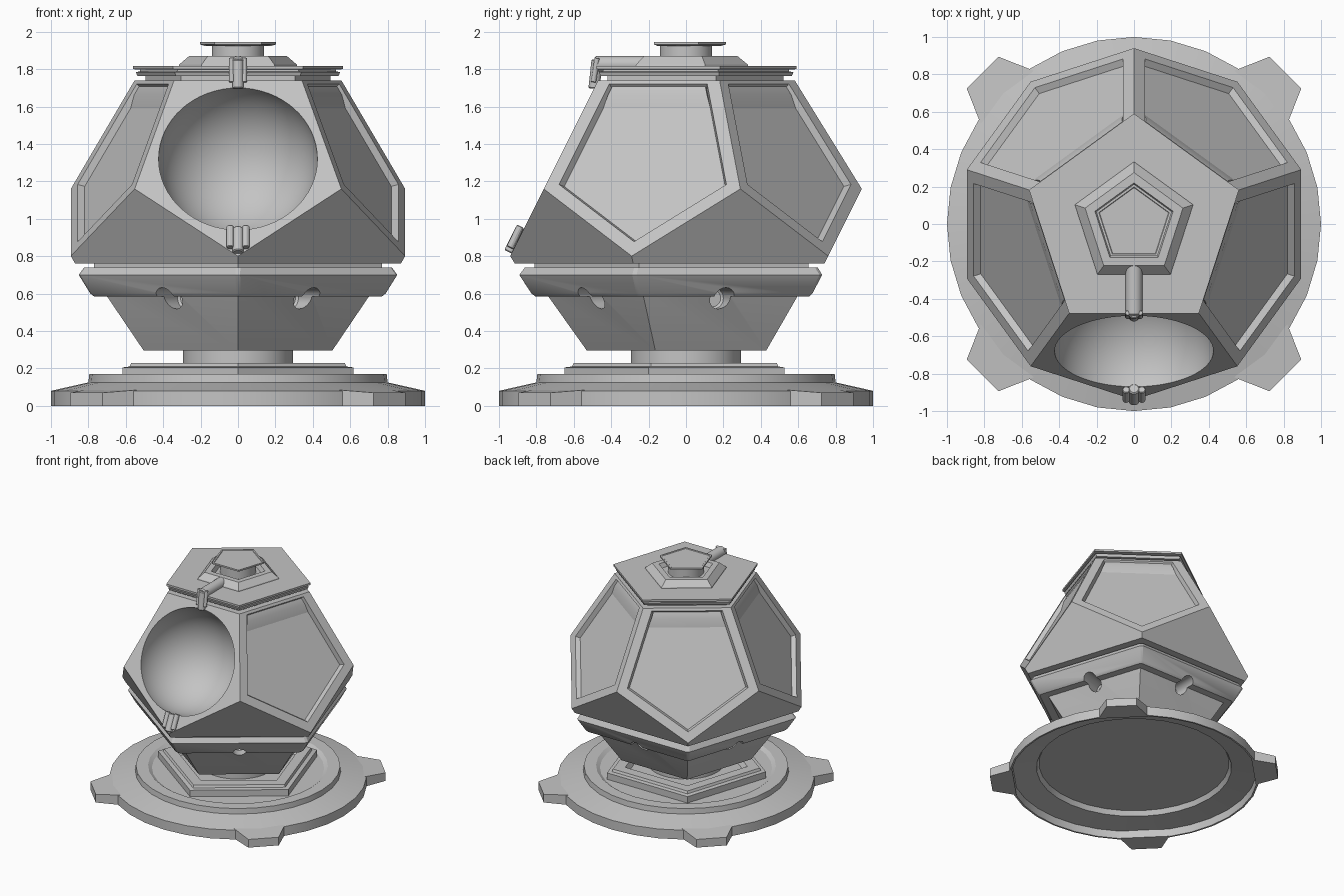
import bpy, bmesh
from math import sin, cos, pi, radians
from mathutils import Vector, Matrix

if "Cube" in bpy.data.objects:
    bpy.data.objects.remove(bpy.data.objects["Cube"])

grey = bpy.data.materials.new("plain_grey")
grey.use_nodes = True
grey.diffuse_color = (0.55, 0.55, 0.55, 1)
grey.node_tree.nodes["Principled BSDF"].inputs["Base Color"].default_value = (0.55, 0.55, 0.55, 1)

BACK, FRONT = radians(90), radians(-90)   # where a pentagon's first corner points


def finish(name, bm):
    bmesh.ops.recalc_face_normals(bm, faces=bm.faces)
    mesh = bpy.data.meshes.new(name)
    bm.to_mesh(mesh)
    bm.free()
    mesh.materials.append(grey)
    obj = bpy.data.objects.new(name, mesh)
    bpy.context.collection.objects.link(obj)
    return obj


def ring(bm, r, z, n, start):
    return [bm.verts.new((r * cos(start + 2 * pi * k / n), r * sin(start + 2 * pi * k / n), z))
            for k in range(n)]


def loft(name, profile, n=5, start=BACK):
    """Stack of n-sided rings (radius, height), capped at both ends."""
    bm = bmesh.new()
    rings = [ring(bm, r, z, n, start) for r, z in profile]
    for a, b in zip(rings, rings[1:]):
        for k in range(n):
            j = (k + 1) % n
            bm.faces.new((a[k], a[j], b[j], b[k]))
    bm.faces.new(rings[0])
    bm.faces.new(rings[-1])
    return finish(name, bm)


def rod(name, p0, p1, r, n=20):
    p0, p1 = Vector(p0), Vector(p1)
    obj = loft(name, [(r * 0.8, 0), (r, r * 0.2), (r, (p1 - p0).length - r * 0.2),
                      (r * 0.8, (p1 - p0).length)], n, 0)
    turn = (p1 - p0).to_track_quat('Z', 'Y').to_matrix().to_4x4()
    obj.data.transform(Matrix.Translation(p0) @ turn)
    return obj


def cut(obj, cutter):
    mod = obj.modifiers.new("cut", 'BOOLEAN')
    mod.operation, mod.solver, mod.object = 'DIFFERENCE', 'EXACT', cutter
    deps = bpy.context.evaluated_depsgraph_get()
    mesh = bpy.data.meshes.new_from_object(obj.evaluated_get(deps))
    obj.modifiers.clear()
    obj.data = mesh


# Base: shallow shell disc with raised ring, hollow underneath
loft("base_disc", [(0.3, 0.13), (0.76, 0.13), (0.78, 0.09), (0.98, 0.065), (0.985, 0),
                   (1, 0), (1, 0.08), (0.8, 0.125), (0.795, 0.17), (0.7, 0.17),
                   (0.67, 0.15), (0.3, 0.15)], 32, 0)

# Four tapered feet on the diagonals
for k in range(4):
    bm = bmesh.new()
    low = [bm.verts.new((x, y, 0)) for x, y in ((0.96, -0.2), (1.145, -0.12), (1.145, 0.12), (0.96, 0.2))]
    high = [bm.verts.new((v.co.x, v.co.y, 0.085 if v.co.x < 1 else 0.07)) for v in low]
    bm.faces.new(low)
    bm.faces.new(high)
    for i in range(4):
        j = (i + 1) % 4
        bm.faces.new((low[i], low[j], high[j], high[i]))
    bm.transform(Matrix.Rotation(radians(45 + 90 * k), 4, 'Z'))
    finish("foot_%d" % (k + 1), bm)

# Pedestal
loft("pedestal_frame", [(0.65, 0.14), (0.65, 0.205), (0.61, 0.21), (0.6, 0.23),
                        (0.5, 0.23), (0.47, 0.19)], 5, FRONT)
loft("pedestal_column", [(0.295, 0.14), (0.295, 0.31)], 48, 0)

# Lower bowl, its band and the neck under the body
bowl = loft("lower_bowl", [(0.53, 0.295), (0.74, 0.59), (0.8, 0.7)], 5, FRONT)
band = loft("bowl_band", [(0.7, 0.585), (0.815, 0.585), (0.835, 0.6), (0.9, 0.7),
                          (0.87, 0.74), (0.7, 0.74)], 5, FRONT)
bm = bmesh.new()
bm.from_mesh(band.data)
corners = [e for e in bm.edges if abs(e.verts[0].co.z - e.verts[1].co.z) > 0.01]
bmesh.ops.bevel(bm, geom=corners, offset=0.014, segments=1, affect='EDGES')
bm.to_mesh(band.data)
bm.free()
loft("body_neck", [(0.81, 0.69), (0.81, 0.78)], 5, FRONT)

# Round holes through the middle of each bowl side
for k in range(5):
    a = FRONT + pi / 5 + k * 2 * pi / 5
    drill = rod("drill", (0.46 * cos(a), 0.46 * sin(a), 0.575), (cos(a), sin(a), 0.575), 0.057)
    cut(bowl, drill)
    cut(band, drill)
    bpy.data.objects.remove(drill)

# Body: dodecahedron cut flat near the bottom
EDGE = 0.683
CENTRE = Vector((0, 0, 0.98))
INRADIUS = EDGE * 1.1135
bm = bmesh.new()
top = ring(bm, EDGE * 0.8507, CENTRE.z + INRADIUS, 5, BACK)
upper = ring(bm, EDGE * 1.3764, CENTRE.z + EDGE * 0.2629, 5, BACK)
lower = ring(bm, EDGE * 1.3764, CENTRE.z - EDGE * 0.2629, 5, BACK + pi / 5)
floor = ring(bm, 0.915, 0.76, 5, BACK + pi / 5)
bm.faces.new(top)
bm.faces.new(floor)
panels = []
for k in range(5):
    j = (k + 1) % 5
    panels.append(bm.faces.new((top[k], upper[k], lower[k], upper[j], top[j])))
    bm.faces.new((lower[k], upper[j], lower[j], floor[j], floor[k]))
bmesh.ops.recalc_face_normals(bm, faces=bm.faces)
panels = [f for f in panels if f.normal.y > -0.8]

# Recessed panels on all upper sides but the front
bmesh.ops.inset_individual(bm, faces=panels, thickness=0.07, use_even_offset=True)
for f in panels:
    order = sorted(f.verts, key=lambda v: -v.co.z)
    for v in order[:2]:
        below = min(order[2:4], key=lambda w: (w.co - v.co).length)
        v.co += (v.co - below.co).normalized() * 0.05
bmesh.ops.inset_individual(bm, faces=panels, thickness=0.015, depth=-0.035, use_even_offset=True)
body = finish("body", bm)

# Stepped lip at the head of each panel
for k in range(5):
    a = BACK + pi / 5 + k * 2 * pi / 5
    if sin(a) < -0.9:
        continue
    n = Vector((cos(a) * 0.8944, sin(a) * 0.8944, 0.4472))
    across = Vector((-sin(a), cos(a), 0))
    up = n.cross(across)
    bm = bmesh.new()
    ends = []
    for side in (-1, 1):
        ends.append([bm.verts.new(CENTRE + n * (INRADIUS + d) + up * u
                                  + across * side * (0.385 - 0.309 * u) / 0.951)
                     for u, d in ((0.313, -0.037), (0.39, -0.014), (0.44, -0.014), (0.44, -0.045))])
        bm.faces.new(ends[-1])
    for i in range(4):
        j = (i + 1) % 4
        bm.faces.new((ends[0][i], ends[0][j], ends[1][j], ends[1][i]))
    finish("panel_lip_%d" % (k + 1), bm)

# Round hollow scooped from the front face
front = Vector((0, -0.8944, 0.4472))
bm = bmesh.new()
bmesh.ops.create_uvsphere(bm, u_segments=64, v_segments=31, radius=0.425)
bm.transform(Matrix.Translation(CENTRE + front * INRADIUS)
             @ front.to_track_quat('Z', 'Y').to_matrix().to_4x4())
scoop = finish("scoop", bm)
cut(body, scoop)
bpy.data.objects.remove(scoop)

# Lid, raised collar and cap
loft("lid", [(0.52, 1.73), (0.52, 1.762), (0.565, 1.762), (0.575, 1.785), (0.55, 1.787),
             (0.55, 1.797), (0.59, 1.8), (0.59, 1.817)])
loft("lid_collar", [(0.335, 1.81), (0.33, 1.825), (0.275, 1.87), (0.22, 1.87), (0.2, 1.835)])
loft("cap_stem", [(0.14, 1.82), (0.14, 1.935)], 40, 0)
loft("cap", [(0.19, 1.925), (0.213, 1.932), (0.213, 1.945), (0.198, 1.945), (0.194, 1.941)])

# Latch rod over the lid, with clips above and below the hollow
rod("latch_rod", (0, -0.2, 1.825), (0, -0.49, 1.825), 0.045, 24)
rod("upper_clip", (0, -0.475, 1.85), (0, -0.492, 1.695), 0.03)
rod("lower_clip", (0, -0.945, 0.82), (0, -0.88, 0.95), 0.03)
for side, word in ((-1, "right"), (1, "left")):
    rod("upper_cheek_" + word, (side * 0.034, -0.475, 1.86), (side * 0.034, -0.495, 1.73), 0.014, 12)
    rod("lower_cheek_" + word, (side * 0.042, -0.94, 0.845), (side * 0.042, -0.885, 0.96), 0.02, 12)
rod("lower_pin", (-0.05, -0.92, 0.87), (0.05, -0.92, 0.87), 0.018, 12)

# Smooth the round surfaces, keep the hard edges
bpy.ops.object.select_all(action='DESELECT')
for obj in bpy.context.scene.objects:
    if obj.type == 'MESH':
        obj.select_set(True)
        bpy.context.view_layer.objects.active = obj
bpy.ops.object.shade_smooth_by_angle(angle=radians(25))
